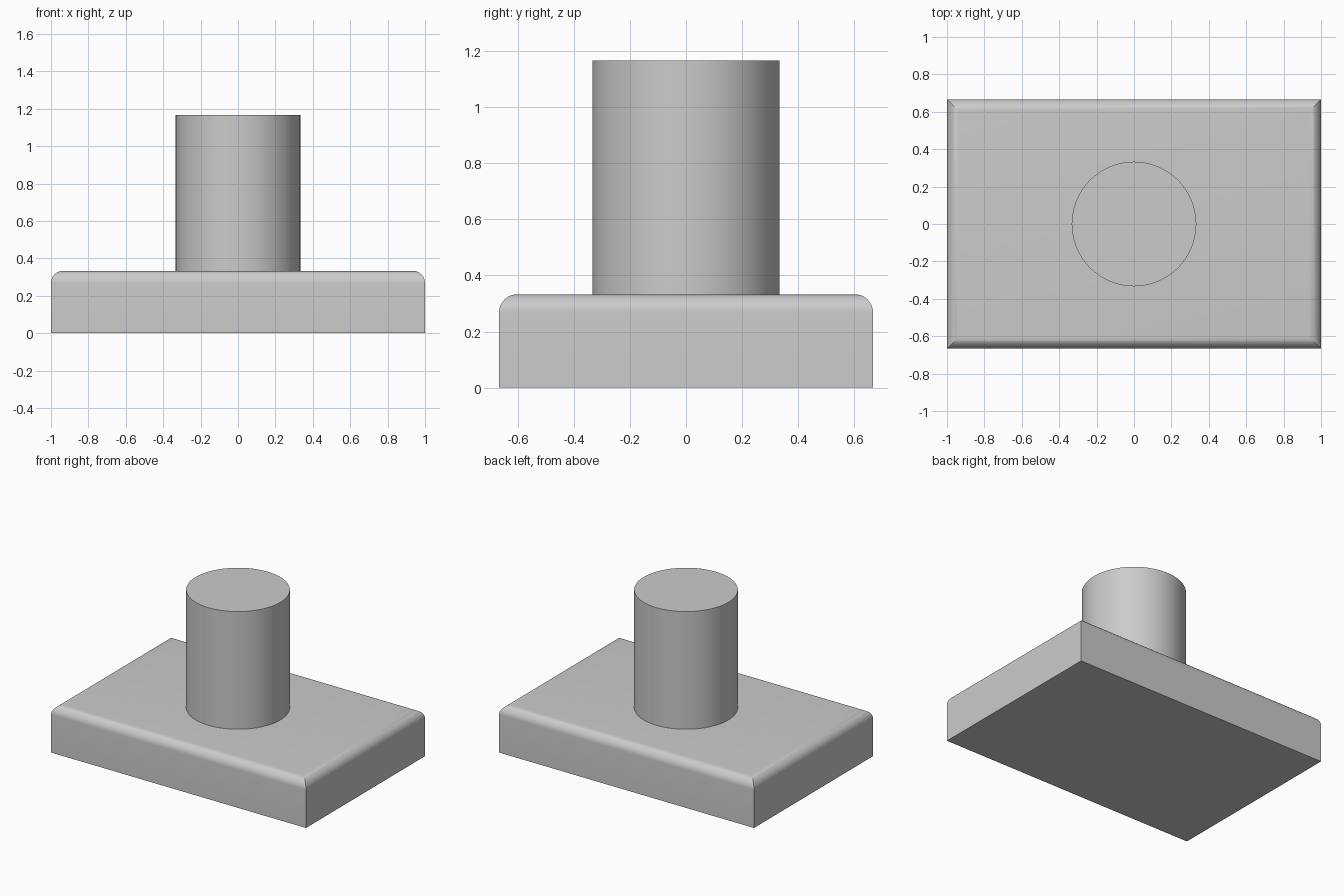
import bpy
import bmesh
from math import radians

cube = bpy.data.objects.get("Cube")
if cube:
    bpy.data.objects.remove(cube, do_unlink=True)

# Plain grey finish
GREY = (0.6, 0.6, 0.6, 1)
grey = bpy.data.materials.new("grey")
grey.use_nodes = True
grey.diffuse_color = GREY
grey.node_tree.nodes["Principled BSDF"].inputs["Base Color"].default_value = GREY

WIDTH, DEPTH, BASE_H = 2, 1.333, 0.333
ROUND = 0.065
POST_R, POST_TOP = 0.333, 1.167


def finish(obj, name):
    obj.name = obj.data.name = name
    obj.data.materials.append(grey)
    bpy.ops.object.shade_smooth_by_angle(angle=radians(30))


# Base block with rounded top edges and sharp mitred corners
bpy.ops.mesh.primitive_cube_add(size=1, location=(0, 0, BASE_H / 2))
base = bpy.context.object
base.scale = (WIDTH, DEPTH, BASE_H)
bpy.ops.object.transform_apply(location=True, scale=True)
bm = bmesh.new()
bm.from_mesh(base.data)
top_edges = [e for e in bm.edges if all(v.co.z > BASE_H / 2 for v in e.verts)]
bmesh.ops.bevel(bm, geom=top_edges, offset=ROUND, offset_type='OFFSET',
                segments=10, profile=0.5, affect='EDGES')
bm.to_mesh(base.data)
bm.free()
finish(base, "base")

# Round post standing on the base
bpy.ops.mesh.primitive_cylinder_add(vertices=96, radius=POST_R, depth=POST_TOP - BASE_H,
                                    location=(0, 0, (POST_TOP + BASE_H) / 2))
finish(bpy.context.object, "post")
